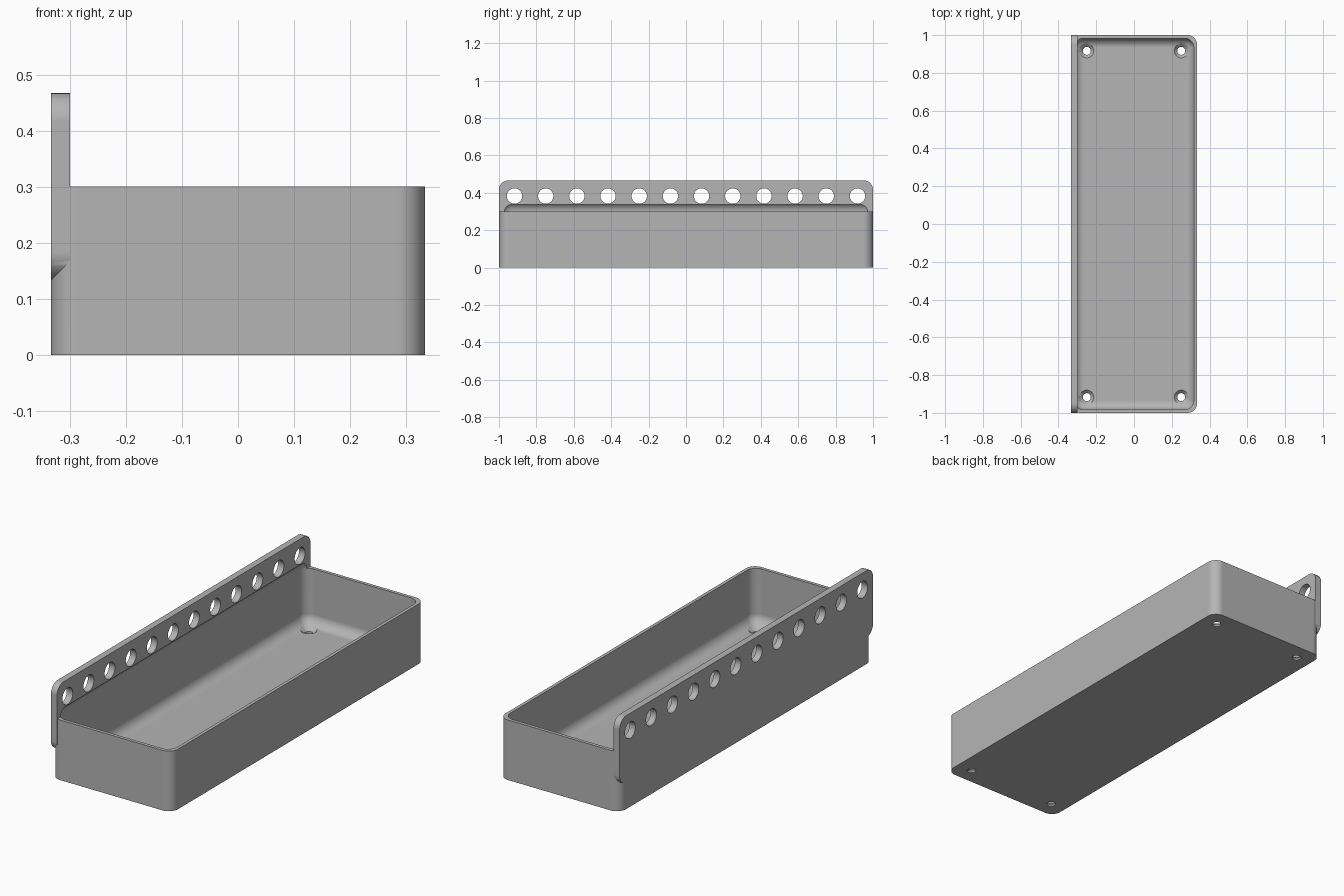
import bpy
import bmesh
from mathutils import Matrix, Vector

cube = bpy.data.objects.get("Cube")
if cube:
    bpy.data.objects.remove(cube, do_unlink=True)

grey = bpy.data.materials.new("plain grey")
grey.use_nodes = True
colour = (0.46, 0.46, 0.46, 1)
grey.diffuse_color = colour
grey.node_tree.nodes["Principled BSDF"].inputs["Base Color"].default_value = colour

HALF_X, HALF_Y, HEIGHT = 1 / 3, 1.0, 0.3
RADIUS, WALL, FLOOR = 0.05, 1 / 60, 0.025
TAB_DEPTH, TAB_LOW, TAB_TOP = 1 / 30, 2 / 15, 7 / 15


def to_object(name, bm):
    mesh = bpy.data.meshes.new(name)
    bmesh.ops.recalc_face_normals(bm, faces=bm.faces)
    bm.to_mesh(mesh)
    bm.free()
    mesh.materials.append(grey)
    obj = bpy.data.objects.new(name, mesh)
    bpy.context.collection.objects.link(obj)
    return obj


def rounded_box(name, low, high, axis=None):
    """Box with rounded edges: those along one axis, or all of them."""
    low, high = Vector(low), Vector(high)
    bm = bmesh.new()
    bmesh.ops.create_cube(bm, size=1)
    for v in bm.verts:
        v.co = (low + high) / 2 + v.co * (high - low)
    edges = [e for e in bm.edges if axis is None
             or abs((e.verts[0].co - e.verts[1].co).normalized()[axis]) > 0.9]
    bmesh.ops.bevel(bm, geom=edges, offset=RADIUS, offset_type='OFFSET',
                    segments=12, profile=0.5, affect='EDGES')
    return to_object(name, bm)


def cones(name, centres, r1, r2, depth, turn=Matrix()):
    """Row of separate cylinders or cones."""
    bm = bmesh.new()
    for c in centres:
        bmesh.ops.create_cone(bm, cap_ends=True, segments=40, radius1=r1, radius2=r2,
                              depth=depth, matrix=Matrix.Translation(c) @ turn)
    return to_object(name, bm)


def combine(target, other, operation):
    mod = target.modifiers.new(operation, 'BOOLEAN')
    mod.operation, mod.solver, mod.object = operation, 'EXACT', other
    bpy.context.view_layer.objects.active = target
    bpy.ops.object.modifier_apply(modifier=mod.name)
    bpy.data.objects.remove(other, do_unlink=True)


# Tray body and the upright mounting strip on its long side
tray = rounded_box("tray_with_mounting_strip", (-HALF_X, -HALF_Y, 0), (HALF_X, HALF_Y, HEIGHT), axis=2)
strip = rounded_box("mounting_strip", (-HALF_X, -HALF_Y, TAB_LOW),
                    (-HALF_X + TAB_DEPTH, HALF_Y, TAB_TOP), axis=0)
combine(tray, strip, 'UNION')

# Filleted cavity, reaching slightly up into the strip
cavity = rounded_box("cavity", (-HALF_X + WALL, -HALF_Y + WALL, FLOOR),
                     (HALF_X - WALL, HALF_Y - WALL, HEIGHT + RADIUS))
combine(tray, cavity, 'DIFFERENCE')

# Row of hanging holes through the strip
row = [(-HALF_X, (i - 5.5) / 6, 0.383) for i in range(12)]
combine(tray, cones("strip_holes", row, 0.041, 0.041, 0.2,
                    Matrix.Rotation(1.5707963, 4, 'Y')), 'DIFFERENCE')

# Countersunk screw holes in the floor corners
corners = [(x, y) for x in (-0.25, 0.25) for y in (-11 / 12, 11 / 12)]
combine(tray, cones("screw_holes", [(x, y, 0) for x, y in corners],
                    0.021, 0.021, 0.2), 'DIFFERENCE')
combine(tray, cones("countersinks", [(x, y, FLOOR - 0.005) for x, y in corners],
                    0.017, 0.047, 0.03), 'DIFFERENCE')

# Smooth fillets with crisp edges and flat walls
bpy.ops.object.select_all(action='DESELECT')
tray.select_set(True)
bpy.context.view_layer.objects.active = tray
bpy.ops.object.shade_smooth_by_angle(angle=0.52)
weighted = tray.modifiers.new("flat wall normals", 'WEIGHTED_NORMAL')
weighted.keep_sharp = True
